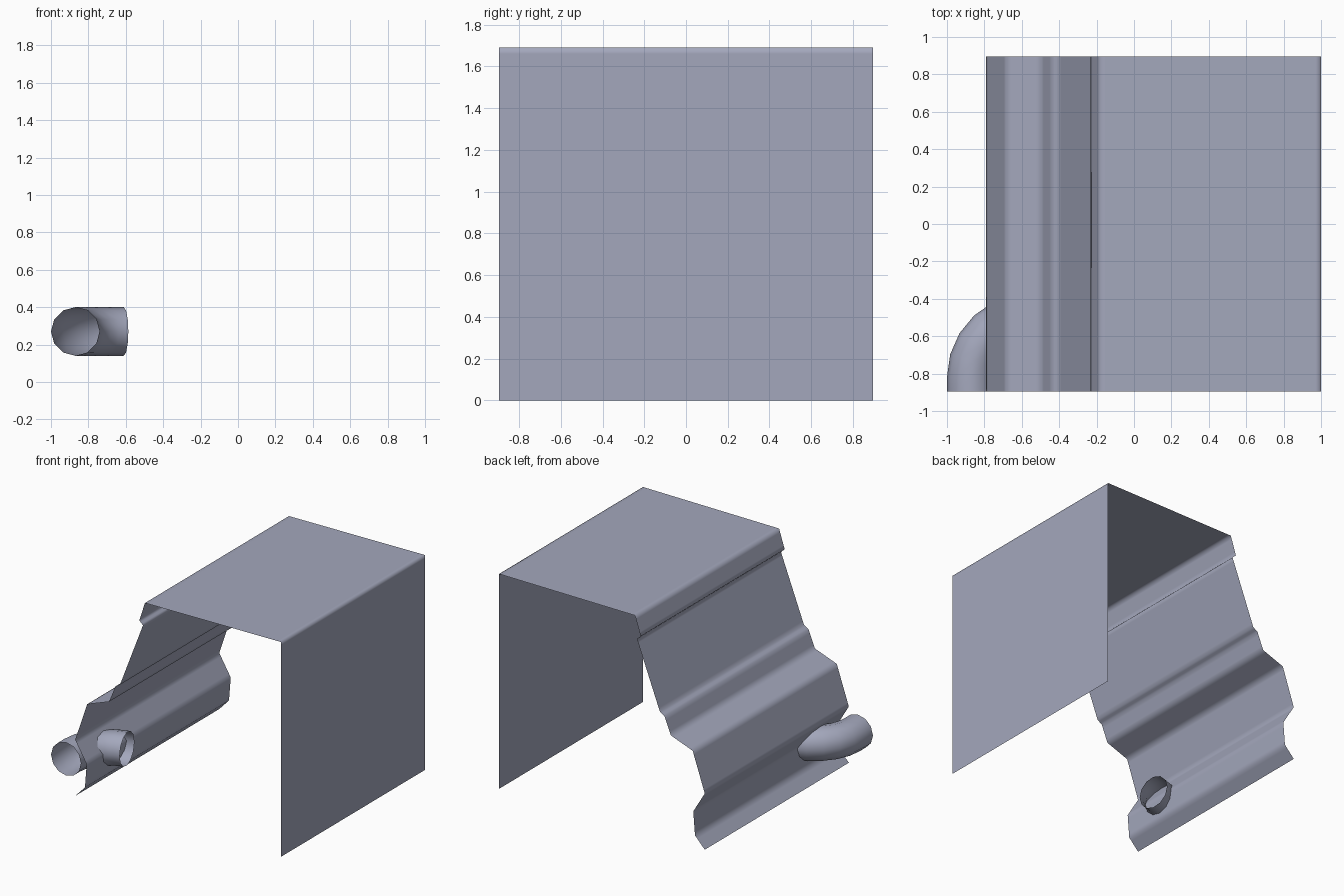
import bpy, bmesh
from math import sin, cos, pi, radians
from mathutils import Vector

if "Cube" in bpy.data.objects:
    bpy.data.objects.remove(bpy.data.objects["Cube"])

# Blue-grey paint
paint = bpy.data.materials.new("blue_grey")
paint.diffuse_color = (0.37, 0.39, 0.505, 1)
paint.use_nodes = True
paint.node_tree.nodes["Principled BSDF"].inputs["Base Color"].default_value = paint.diffuse_color


def skin(name, rings, closed):
    """Open smooth surface through successive point rings."""
    bm = bmesh.new()
    rows = [[bm.verts.new(p) for p in ring] for ring in rings]
    n = len(rows[0])
    for a, b in zip(rows, rows[1:]):
        for i in range(n if closed else n - 1):
            j = (i + 1) % n
            bm.faces.new((a[i], a[j], b[j], b[i]))
    for f in bm.faces:
        f.smooth = True
    mesh = bpy.data.meshes.new(name)
    bm.to_mesh(mesh)
    bm.free()
    mesh.materials.append(paint)
    ob = bpy.data.objects.new(name, mesh)
    bpy.context.collection.objects.link(ob)
    return ob


def with_support(points, gap):
    """Add a point close to each end of every segment, for soft creases."""
    pts = [Vector(p) for p in points]
    out = [pts[0]]
    for p, q in zip(pts, pts[1:]):
        t = min(gap / (q - p).length, 1 / 3)
        out += [p.lerp(q, t), p.lerp(q, 1 - t), q]
    return out


# Folded sheet: back wall, flat top and stepped sloping side, open at both ends
HALF = 0.895
corners = [(1.0, 0.0), (1.0, 1.69), (-0.183, 1.68),
           (-0.232, 1.53), (-0.20, 1.50), (-0.40, 0.98), (-0.44, 0.955),
           (-0.495, 0.82), (-0.685, 0.75), (-0.79, 0.442),
           (-0.69, 0.275), (-0.705, 0.09), (-0.79, 0.0)]
profile = with_support(corners, 0.03)
skin("folded_panel", [[(x, y, z) for x, z in profile] for y in (HALF, -HALF)],
     False)

# Open-ended elbow pipe passing through the sloping side
R, BEND, SIDES, Z = 0.13, 0.32, 12, 0.27
path = [(Vector((-0.87, -HALF, Z)), 0.0)]
for i in range(6):
    a = radians(15.8 * i)
    path.append((Vector((-0.55 - BEND * cos(a), -0.82 + BEND * sin(a), Z)), a))
rings = []
for c, a in path:
    out = Vector((-cos(a), sin(a), 0))
    rings.append([c + R * (out * cos(t) + Vector((0, 0, 1)) * sin(t))
                  for t in (2 * pi * k / SIDES for k in range(SIDES))])
skin("elbow_pipe", rings, True)
